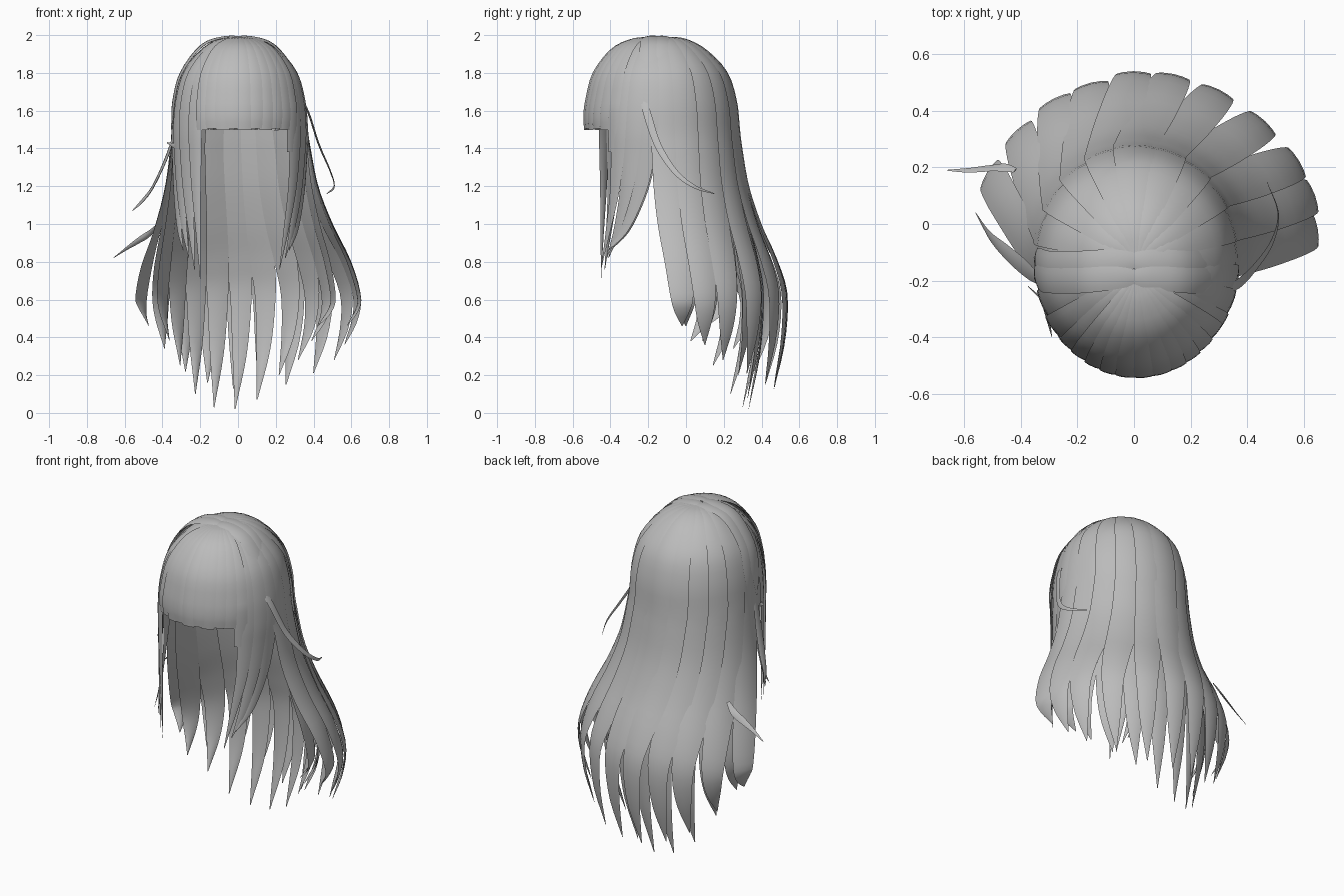
import bpy, bmesh, math
from mathutils import Vector

if "Cube" in bpy.data.objects:
    bpy.data.objects.remove(bpy.data.objects["Cube"])

hair = bpy.data.materials.new("grey hair")
hair.diffuse_color = (0.5, 0.5, 0.5, 1)
hair.use_nodes = True
hair.node_tree.nodes["Principled BSDF"].inputs["Base Color"].default_value = hair.diffuse_color

CY, RX, RY = -0.13, 0.35, 0.405
CAP = [(0.04, 1.99), (0.3, 1.978), (0.57, 1.92), (0.84, 1.8), (0.96, 1.65)]
FRONT_CAP = [(0.04, 1.99), (0.3, 1.978), (0.6, 1.925), (0.87, 1.8), (0.98, 1.66)]


def spline(pts, t):
    """Catmull-Rom sample of a list of vectors, t in 0..1."""
    n = len(pts) - 1
    i = min(int(t * n), n - 1)
    f = t * n - i
    b, c = pts[i], pts[i + 1]
    a = pts[i - 1] if i else b * 2 - c
    d = pts[i + 2] if i + 2 <= n else c * 2 - b
    return (b * 2 + (c - a) * f + (a * 2 - b * 5 + c * 4 - d) * f * f
            + (b * 3 - a - c * 3 + d) * f ** 3) * 0.5


def strand(name, pts, widths, thick=0.012, bulge=0.14, steps=40):
    """Lens-shaped lock swept along a path; widths are half widths."""
    path = [spline([Vector(p) for p in pts], i / steps) for i in range(steps + 1)]
    wide = [spline([Vector((w, 0, 0)) for w in widths], i / steps).x for i in range(steps + 1)]
    bm = bmesh.new()
    rings = []
    for i, p in enumerate(path):
        tan = (path[min(i + 1, steps)] - path[max(i - 1, 0)]).normalized()
        out = p - Vector((0, CY, min(p.z, 1.4)))
        side = tan.cross(out).normalized()
        nor = side.cross(tan).normalized()
        w = max(wide[i], 0.002)
        ring = []
        for s in (-1, -0.6, 0, 0.6, 1):
            ring.append(bm.verts.new(p + side * s * w + nor * bulge * w * (1 - s * s)))
        for s in (0.6, 0, -0.6):
            drop = min(thick, w * 0.5) * (1 - s * s)
            ring.append(bm.verts.new(p + side * s * w + nor * (bulge * w * (1 - s * s) - drop)))
        rings.append(ring)
    for a, b in zip(rings, rings[1:]):
        for k in range(8):
            bm.faces.new((a[k], a[(k + 1) % 8], b[(k + 1) % 8], b[k]))
    bm.faces.new(rings[0])
    bm.faces.new(rings[-1])
    bmesh.ops.recalc_face_normals(bm, faces=bm.faces)
    me = bpy.data.meshes.new(name)
    bm.to_mesh(me)
    bm.free()
    me.materials.append(hair)
    ob = bpy.data.objects.new(name, me)
    bpy.context.collection.objects.link(ob)
    bpy.ops.object.select_all(action='DESELECT')
    ob.select_set(True)
    bpy.context.view_layer.objects.active = ob
    bpy.ops.object.shade_smooth_by_angle(angle=math.radians(50))


def rim(deg, u, z, scale=1.0):
    """Point on the head dome at an angle, u of the way out from the crown."""
    a = math.radians(deg)
    return Vector((0.01 + RX * u * scale * math.cos(a),
                   CY + RY * u * scale * math.sin(a), z))


# Long back curtain: outer locks, right side round the back to the left side
BULGE = [(.645, -.02), (.635, .1), (.58, .22), (.46, .36), (.3, .47), (.14, .525),
         (0, .535), (-.15, .495), (-.28, .44), (-.41, .33), (-.515, .18)]
TIPS = [.46, .36, .28, .21, .15, .13, .13, .16, .22, .34, .46]
FALL = [(1.4, .05), (1.2, .19), (1.0, .45), (.8, .79), (.62, .98)]
N = len(BULGE)


def curtain(name, i, tip, shrink, flare, curl, dome):
    """Lock number i (may be a half step) from the crown or the rim to its tip."""
    k = min(int(i), N - 2)
    b = Vector(BULGE[k]).lerp(Vector(BULGE[k + 1]), i - k).to_3d()
    deg = 3 + 176 * i / (N - 1)
    e = rim(deg, 1, 1.5, shrink)
    pts = [rim(deg, u, z, shrink) for u, z in CAP] if dome else []
    wid = [0.012, 0.032, 0.052, 0.072, 0.078] if dome else []
    pts.append(e)
    wid.append(0.078)
    low = FALL + [(.31 + .5 * tip, 1 - (1 - curl) * .25), (tip, curl)]
    slim = 1 if dome else .92
    for (z, f), w in zip(low, (.078, .08, .081, .075, .062, .042, .002)):
        q = e.lerp(b, f * flare)
        if z < .62 and b.y < .15:
            q.y = max(q.y, b.y * flare + e.y * (1 - flare))
        pts.append(Vector((q.x, q.y, z)))
        wid.append(w * slim)
    strand(name, pts, wid)


for i, tip in enumerate(TIPS):
    curtain(f"back_lock_{i}", i, tip, 1, 1, .76, True)

# Inner curtain locks, hanging straighter behind the gaps of the outer ones
INNER_TIPS = [.46, .38, .28, .2, .07, .02, .03, .1, .25, .38]
for i, tip in enumerate(INNER_TIPS):
    curtain(f"inner_lock_{i}", i + .5, tip, .97, .55, .5, False)

# Blunt fringe
FRINGE = [236 + 9.5 * i for i in range(10)]
for i, deg in enumerate(FRINGE):
    end = 1.38 if i == 9 else 1.497 + 0.008 * (i % 2)
    pts = [rim(deg, u, z) + Vector((0, -.05 * (1 - u), 0)) for u, z in FRONT_CAP]
    pts += [rim(deg, 1.01, 1.57), rim(deg, 1.0, end)]
    strand(f"fringe_{i}", pts, [.008, .022, .034, .042, .042, .04, .036], steps=20)

# Side locks framing the face: angle, tip x, y, z, half width
SIDE = [(349, .27, -.41, .86, .062), (337, .25, -.42, .82, .06), (326, .22, -.45, .76, .05),
        (190, -.29, -.40, .86, .062), (203, -.26, -.41, .82, .06),
        (217, -.23, -.43, .76, .06), (228, -.2, -.45, .71, .045)]
for i, (deg, x, y, z, w) in enumerate(SIDE):
    pts = [rim(deg, u, h, 1.01) + Vector((0, -.03 * (1 - u), 0)) for u, h in CAP]
    e, t = rim(deg, 1.01, 1.5), Vector((x, y, z))
    pts.append(e)
    for f, h in ((.05, 1.36), (.2, 1.18), (.56, .98), (1, z)):
        q = e.lerp(t, f)
        pts.append(Vector((q.x, q.y, h)))
    strand(f"side_lock_{i}", pts, [w * k for k in (.18, .45, .7, .95, 1.05, 1, .88, .66, .38, .02)])

# Swept locks across the crown, lying over the seam between back and fringe
for s, tag in ((1, "right"), (-1, "left")):
    for j, y in enumerate((-.13, -.19)):
        strand(f"crown_lock_{tag}_{j}",
               [(-s * .06, y, 1.985), (s * .06, y, 1.99), (s * .19, y - .01, 1.945),
                (s * .3, y - .01, 1.8), (s * .34, y, 1.65), (s * .352, y, 1.5)],
               [.015, .04, .045, .045, .045, .01], steps=20)

# Loose flyaway wisps
strand("wisp_right", [(.3, -.24, 1.72), (.37, -.21, 1.6), (.43, -.15, 1.42), (.49, -.06, 1.28),
                      (.51, .04, 1.2), (.47, .15, 1.16)], [.01, .02, .018, .014, .009, .002])
strand("wisp_left_front", [(-.33, -.2, 1.5), (-.38, -.16, 1.35), (-.45, -.1, 1.2),
                           (-.51, -.04, 1.12), (-.56, .04, 1.07)], [.02, .035, .03, .018, .002])
strand("wisp_left_back", [(-.42, .19, 1.0), (-.47, .2, .95), (-.53, .195, .91),
                          (-.59, .19, .87), (-.66, .19, .82)], [.01, .02, .018, .011, .002])
strand("wisp_left_small", [(-.28, -.28, 1.38), (-.33, -.26, 1.41), (-.375, -.22, 1.43)],
       [.008, .014, .003], steps=8)
